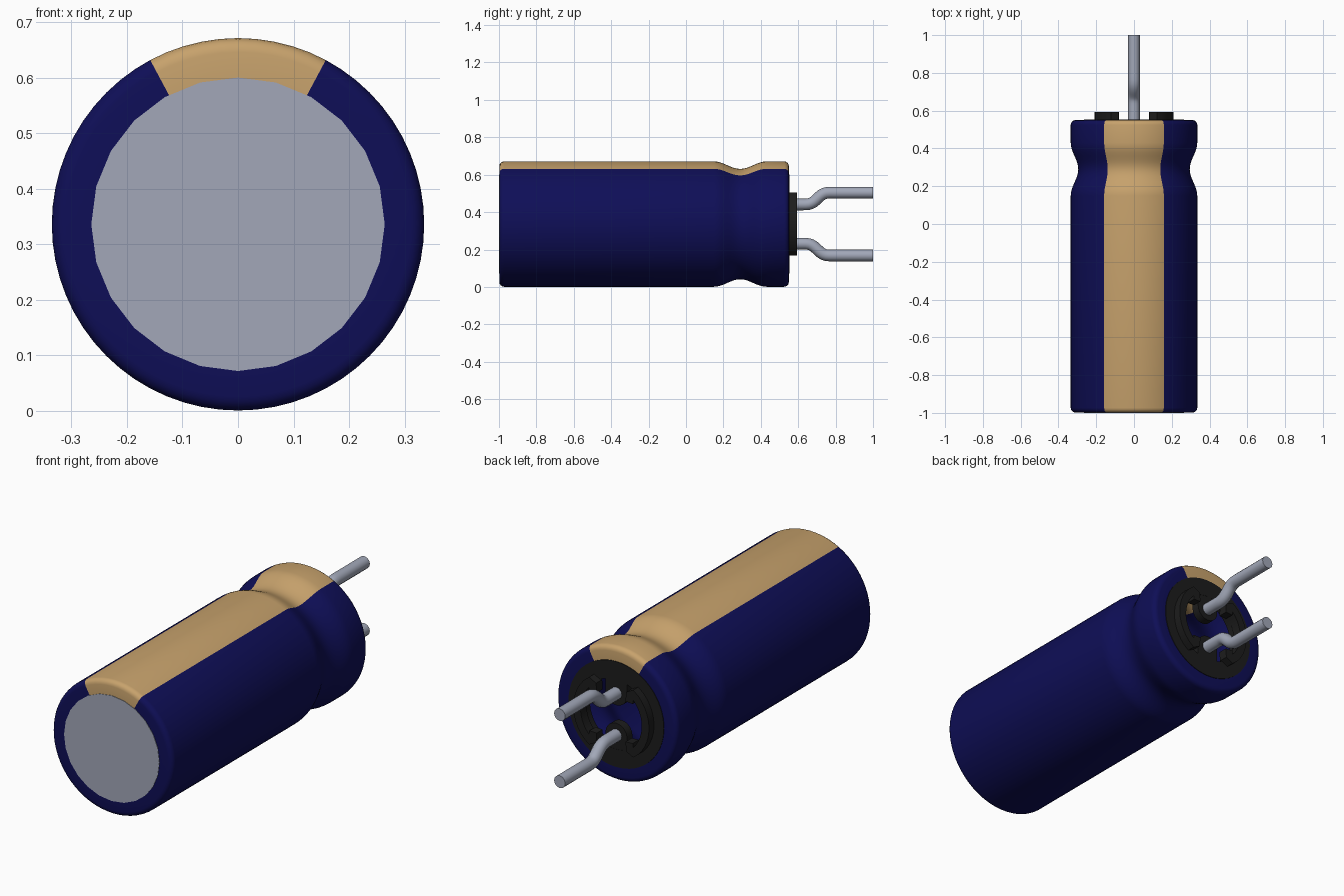
import bpy, bmesh
from math import sin, cos, pi, radians
from mathutils import Vector

if "Cube" in bpy.data.objects:
    bpy.data.objects.remove(bpy.data.objects["Cube"], do_unlink=True)

CZ = 0.336   # height of the can axis
R = 0.335    # can radius


def material(name, rgb):
    m = bpy.data.materials.new(name)
    m.use_nodes = True
    m.diffuse_color = (*rgb, 1)
    m.node_tree.nodes["Principled BSDF"].inputs["Base Color"].default_value = (*rgb, 1)
    return m


navy = material("navy sleeve", (0.0045, 0.0045, 0.095))
tan = material("tan stripe", (0.57, 0.36, 0.15))
metal = material("grey metal", (0.36, 0.39, 0.48))
rubber = material("black rubber", (0.012, 0.012, 0.012))


def finish(name, bm, mats, smooth=True):
    bmesh.ops.recalc_face_normals(bm, faces=bm.faces[:])
    mesh = bpy.data.meshes.new(name)
    bm.to_mesh(mesh)
    bm.free()
    for m in mats:
        mesh.materials.append(m)
    ob = bpy.data.objects.new(name, mesh)
    bpy.context.collection.objects.link(ob)
    if smooth:
        shade(ob)
    return ob


def shade(ob):
    bpy.ops.object.select_all(action='DESELECT')
    ob.select_set(True)
    bpy.context.view_layer.objects.active = ob
    bpy.ops.object.shade_smooth_by_angle(angle=radians(35))


def lathe(profile, segments=64, closed=False):
    """Turn (radius, y) points about the can axis; first column at the top."""
    bm = bmesh.new()
    rings = [[bm.verts.new((r * sin(2 * pi * i / segments), y,
                            CZ + r * cos(2 * pi * i / segments)))
              for i in range(segments)] for r, y in profile]
    pairs = list(zip(rings, rings[1:]))
    if closed:
        pairs.append((rings[-1], rings[0]))
    for a, b in pairs:
        for i in range(segments):
            j = (i + 1) % segments
            bm.faces.new((a[i], a[j], b[j], b[i]))
    return bm


def extrude(outline, y0, y1):
    """Solid from an (x, z) outline about the axis."""
    bm = bmesh.new()
    face = bm.faces.new([bm.verts.new((x, y0, CZ + z)) for x, z in outline])
    out = bmesh.ops.extrude_face_region(bm, geom=[face])
    moved = [v for v in out["geom"] if isinstance(v, bmesh.types.BMVert)]
    bmesh.ops.translate(bm, verts=moved, vec=(0, y1 - y0, 0))
    return bm


# Sleeve: rounded ends and a crimped neck, open at the back
c = 0.025
front, back = -0.998, 0.55
profile = [(0.255, front)]
profile += [(R - c + c * sin(t * pi / 8), front + c - c * cos(t * pi / 8)) for t in range(5)]
profile += [(R - 0.02 * (1 - cos(2 * pi * t / 16)), 0.15 + 0.28 * t / 16) for t in range(17)]
profile += [(R - c + c * cos(t * pi / 8), back - c + c * sin(t * pi / 8)) for t in range(5)]
profile += [(0.255, back)]
bm = lathe(profile)
for f in bm.faces:
    p = f.calc_center_median()
    f.material_index = int(Vector((p.x, p.z - CZ)).angle(Vector((0, 1))) < radians(28))
finish("sleeve", bm, [navy, tan])

# Flat metal end at the front
ring = [(0.264 * sin(radians(a)), 0.264 * cos(radians(a))) for a in range(0, 360, 15)]
finish("metal_end", extrude(ring, -1.0, -0.994), [metal], False)

# Rubber plug: ring around the opening
finish("plug_ring", lathe([(0.264, 0.553), (0.175, 0.553), (0.175, 0.51), (0.264, 0.51)],
                          closed=True), [rubber])

for side, label in ((1, "upper"), (-1, "lower")):
    # Tongue that holds the lead
    w = 0.06
    tongue = [(-w, 0.19), (w, 0.19)]
    tongue += [(w * cos(t * pi / 10), 0.105 - w * sin(t * pi / 10)) for t in range(11)]
    finish(label + "_tongue", extrude([(x, z * side) for x, z in tongue], 0.51, 0.552), [rubber])

    # Bent wire lead
    curve = bpy.data.curves.new(label + "_lead", 'CURVE')
    curve.dimensions = '3D'
    curve.bevel_depth = 0.031
    curve.bevel_resolution = 4
    curve.resolution_u = 10
    curve.use_fill_caps = True
    spline = curve.splines.new('BEZIER')
    path = [(0.5, 0.105), (0.64, 0.105), (0.765, 0.168), (1.0, 0.168)]
    spline.bezier_points.add(len(path) - 1)
    for bp, (y, z) in zip(spline.bezier_points, path):
        bp.co = (0, y, CZ + z * side)
        bp.handle_left = bp.co - Vector((0, 0.06, 0))
        bp.handle_right = bp.co + Vector((0, 0.06, 0))
    curve.materials.append(metal)
    lead = bpy.data.objects.new(label + "_lead", curve)
    bpy.context.collection.objects.link(lead)
    bpy.ops.object.select_all(action='DESELECT')
    lead.select_set(True)
    bpy.context.view_layer.objects.active = lead
    bpy.ops.object.convert(target='MESH')
    shade(bpy.context.object)

# Raised C-shaped ridges with ends hooked inward
arc = [Vector((0.19 * cos(radians(a)), 0.19 * sin(radians(a)))) for a in range(-52, 53, 8)]
hook = [Vector((0.102, 0.142)), Vector((0.1, 0.1))]
path = [Vector((p.x, -p.y)) for p in reversed(hook)] + arc + hook
outer, inner = [], []
for i, p in enumerate(path):
    d = (path[min(i + 1, len(path) - 1)] - path[max(i - 1, 0)]).normalized()
    n = Vector((d.y, -d.x)) * 0.02
    outer.append(p + n)
    inner.append(p - n)
for side, label in ((1, "left"), (-1, "right")):
    outline = [(p.x * side, p.y) for p in outer + inner[::-1]]
    finish(label + "_ridge", extrude(outline, 0.545, 0.593), [rubber])
